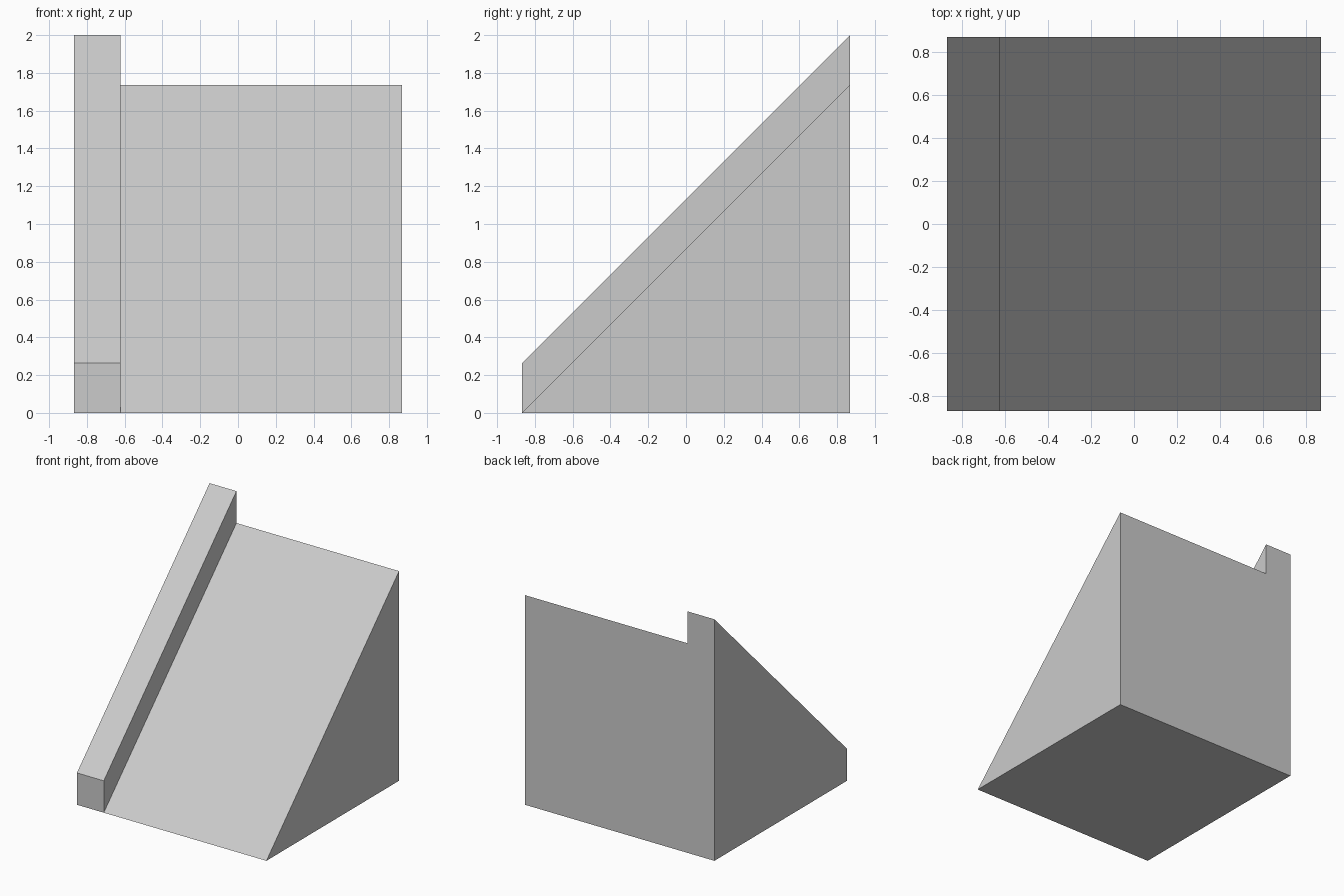
import bpy
import bmesh
import math
from mathutils import Vector

default_cube = bpy.data.objects.get("Cube")
if default_cube:
    bpy.data.objects.remove(default_cube, do_unlink=True)

HALF = 0.868          # half the width and depth
RAMP_TOP = 2 * HALF   # the slope is 45 degrees
RAIL_EDGE = -0.622    # inner side of the raised rail
RAIL_RISE = 2 - RAMP_TOP

# Plain grey surface
grey = bpy.data.materials.new("light_grey")
grey.use_nodes = True
colour = (0.6, 0.6, 0.6, 1)
grey.diffuse_color = colour
grey.node_tree.nodes["Principled BSDF"].inputs["Base Color"].default_value = colour

# Wedge: triangular side profile swept across the width
bm = bmesh.new()
profile = [(-HALF, 0), (HALF, 0), (HALF, RAMP_TOP)]
side = bm.faces.new([bm.verts.new((-HALF, y, z)) for y, z in profile])
swept = bmesh.ops.extrude_face_region(bm, geom=[side])["geom"]
bmesh.ops.translate(bm, vec=(2 * HALF, 0, 0),
                    verts=[v for v in swept if isinstance(v, bmesh.types.BMVert)])
bmesh.ops.recalc_face_normals(bm, faces=bm.faces)

# Rail: cut off a strip of the slope and raise it straight up
bmesh.ops.bisect_plane(bm, geom=bm.verts[:] + bm.edges[:] + bm.faces[:],
                       plane_co=(RAIL_EDGE, 0, 0), plane_no=(1, 0, 0))
bm.normal_update()
strip = [f for f in bm.faces
         if f.normal.z > 0.5 and f.calc_center_median().x < RAIL_EDGE]
raised = bmesh.ops.extrude_face_region(bm, geom=strip)["geom"]
bmesh.ops.translate(bm, vec=Vector((0, 0, RAIL_RISE)),
                    verts=[v for v in raised if isinstance(v, bmesh.types.BMVert)])
bmesh.ops.delete(bm, geom=[f for f in strip if f.is_valid], context="FACES_ONLY")

# Merge coplanar pieces into clean flat faces
bmesh.ops.recalc_face_normals(bm, faces=bm.faces)
bmesh.ops.dissolve_limit(bm, angle_limit=math.radians(1),
                         verts=bm.verts[:], edges=bm.edges[:])

mesh = bpy.data.meshes.new("ramp_with_rail")
bm.to_mesh(mesh)
bm.free()
mesh.materials.append(grey)
ramp = bpy.data.objects.new("ramp_with_rail", mesh)
bpy.context.collection.objects.link(ramp)
